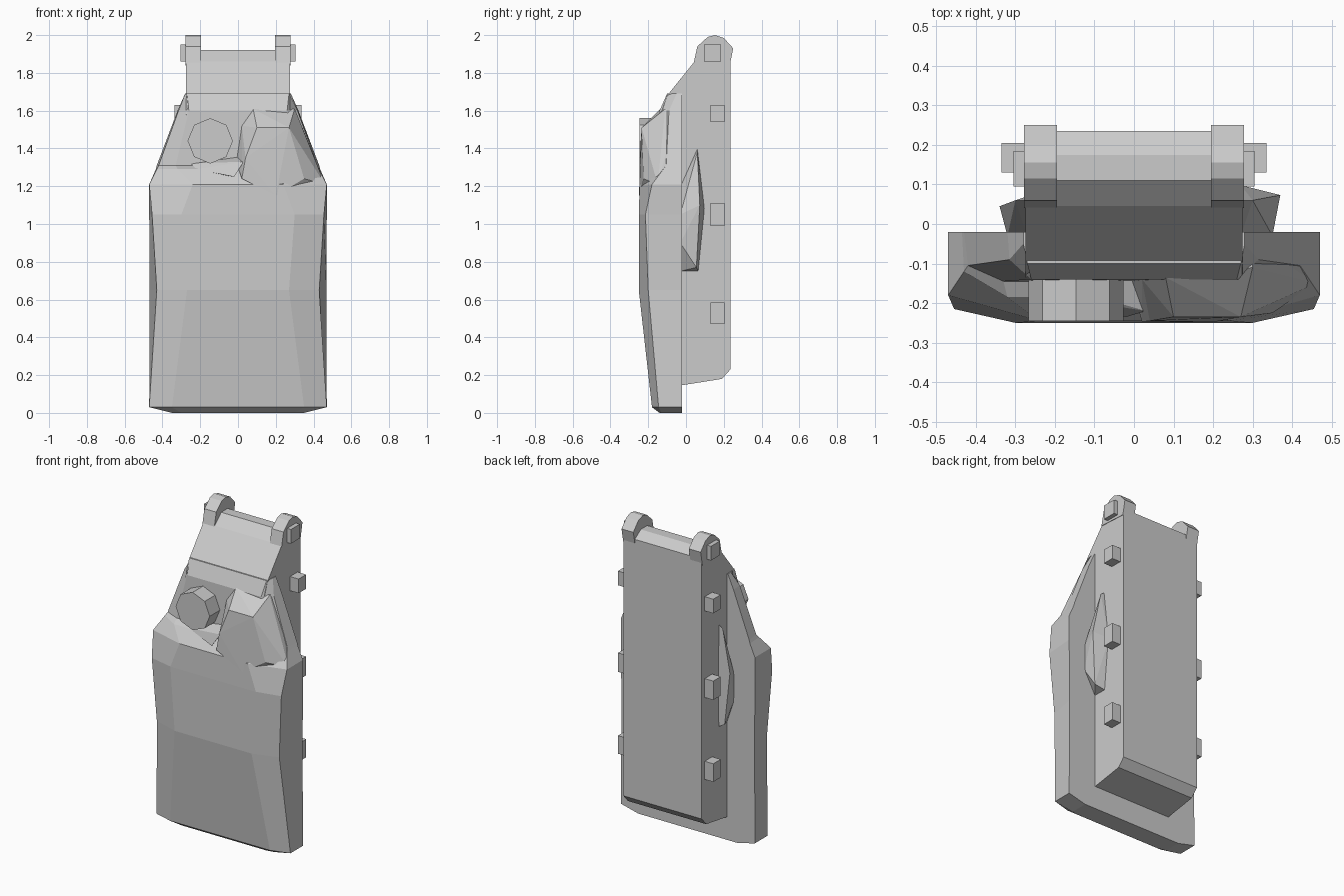
import bpy, bmesh
from math import cos, sin, pi

if "Cube" in bpy.data.objects:
    bpy.data.objects.remove(bpy.data.objects["Cube"])


def finish(name, bm):
    bmesh.ops.recalc_face_normals(bm, faces=bm.faces[:])
    me = bpy.data.meshes.new(name)
    bm.to_mesh(me)
    bm.free()
    ob = bpy.data.objects.new(name, me)
    bpy.context.collection.objects.link(ob)
    return ob


def loft(name, rings):
    """Skin closed rings of equal length and cap both ends."""
    bm = bmesh.new()
    vs = [[bm.verts.new(p) for p in r] for r in rings]
    n = len(vs[0])
    for a, b in zip(vs, vs[1:]):
        for i in range(n):
            j = (i + 1) % n
            bm.faces.new((a[i], a[j], b[j], b[i]))
    bm.faces.new(vs[0][::-1])
    bm.faces.new(vs[-1])
    return finish(name, bm)


def side_profile(name, pts, x0, x1):
    """Extrude a (y, z) profile from x0 to x1."""
    return loft(name, [[(x, y, z) for y, z in pts] for x in (x0, x1)])


def hull(name, pts):
    bm = bmesh.new()
    for p in pts:
        bm.verts.new(p)
    res = bmesh.ops.convex_hull(bm, input=bm.verts[:])
    junk = {g for g in res["geom_interior"] + res["geom_unused"]
            if isinstance(g, bmesh.types.BMVert)}
    bmesh.ops.delete(bm, geom=list(junk), context='VERTS')
    bmesh.ops.dissolve_limit(bm, angle_limit=0.02, verts=bm.verts[:], edges=bm.edges[:])
    return finish(name, bm)


def box(name, x0, x1, y0, y1, z0, z1):
    return side_profile(name, [(y0, z0), (y1, z0), (y1, z1), (y0, z1)], x0, x1)


# Front shell: z, back half width, side edge width and y, front edge width and y
shell = [
    (0.00, .35, .35, -.13, .30, -.14),
    (0.03, .47, .47, -.145, .35, -.18),
    (0.65, .468, .43, -.20, .27, -.25),
    (1.05, .47, .455, -.215, .30, -.25),
    (1.21, .47, .47, -.18, .24, -.245),
    (1.29, .435, .43, -.12, .32, -.185),
    (1.31, .43, .42, -.105, .33, -.145),
    (1.60, .32, .315, -.09, .26, -.14),
    (1.69, .28, .28, -.05, .27, -.10),
]
loft("front_shell", [
    [(w, -.02, z), (e, s, z), (f, y, z), (-f, y, z), (-e, s, z), (-w, -.02, z)]
    for z, w, e, s, f, y in shell])

# Raised shoulder block beside the knob
hull("shoulder_block", [
    (.08, -.135, 1.61), (.30, -.11, 1.61), (.10, -.235, 1.51), (.27, -.235, 1.51),
    (.04, -.245, 1.35), (.35, -.225, 1.24), (.02, -.247, 1.24), (.385, -.10, 1.40),
    (.46, -.15, 1.21), (-.01, -.14, 1.33), (.02, -.14, 1.52), (.2, -.248, 1.15),
    (.385, -.03, 1.38), (.30, -.03, 1.61), (.05, -.10, 1.3)])

# Ledge below the knob
hull("knob_ledge", [(-.25, -.14, 1.32), (-.14, -.15, 1.27), (-.14, -.19, 1.28), (.03, -.14, 1.36),
                    (.03, -.22, 1.33), (-.02, -.235, 1.25), (-.22, -.18, 1.29)])

# Octagonal knob
loft("knob", [[(-.147 + .12 * cos(i * pi / 4), y, 1.44 + .12 * sin(i * pi / 4))
               for i in range(8)] for y in (-.245, -.13)])

# Rear frame with sloped neck
side_profile("rear_frame", [
    (-.03, .145), (.19, .18), (.235, .23), (.235, 1.88), (.175, 1.92), (.11, 1.92),
    (.045, 1.86), (-.10, 1.68), (-.135, 1.58), (-.03, 1.50)], -.275, .275)

# Mirrored lugs and side studs
lug = [(.04, 1.85), (.06, 1.94), (.115, 1.99), (.155, 2.0), (.2, 1.985), (.25, 1.93), (.232, 1.84)]
studs = [(.305, .095, .185, 1.86, 1.95), (.335, .13, .205, 1.54, 1.63),
         (.335, .13, .205, .99, 1.11), (.335, .13, .205, .47, .585)]
for s, side in ((-1, "left"), (1, "right")):
    side_profile("top_lug_" + side, lug, s * .195, s * .278)
    for x, y0, y1, z0, z1 in studs:
        box("side_stud_" + side, s * .26, s * x, y0, y1, z0, z1)

# Faceted side pods, the right one larger
for s, side, w, d in ((-1, "left", .34, .07), (1, "right", .37, .098)):
    hull("side_pod_" + side, [
        (s * .27, -.03, .75), (s * .27, .065, .75), (s * .27, d, 1.08), (s * .27, .06, 1.40),
        (s * .27, -.03, 1.2), (s * w, d - .025, 1.1), (s * (w - .03), .055, .77),
        (s * (w - .02), -.03, .9), (s * (w - .02), -.03, 1.05), (s * .30, .06, 1.38)])
